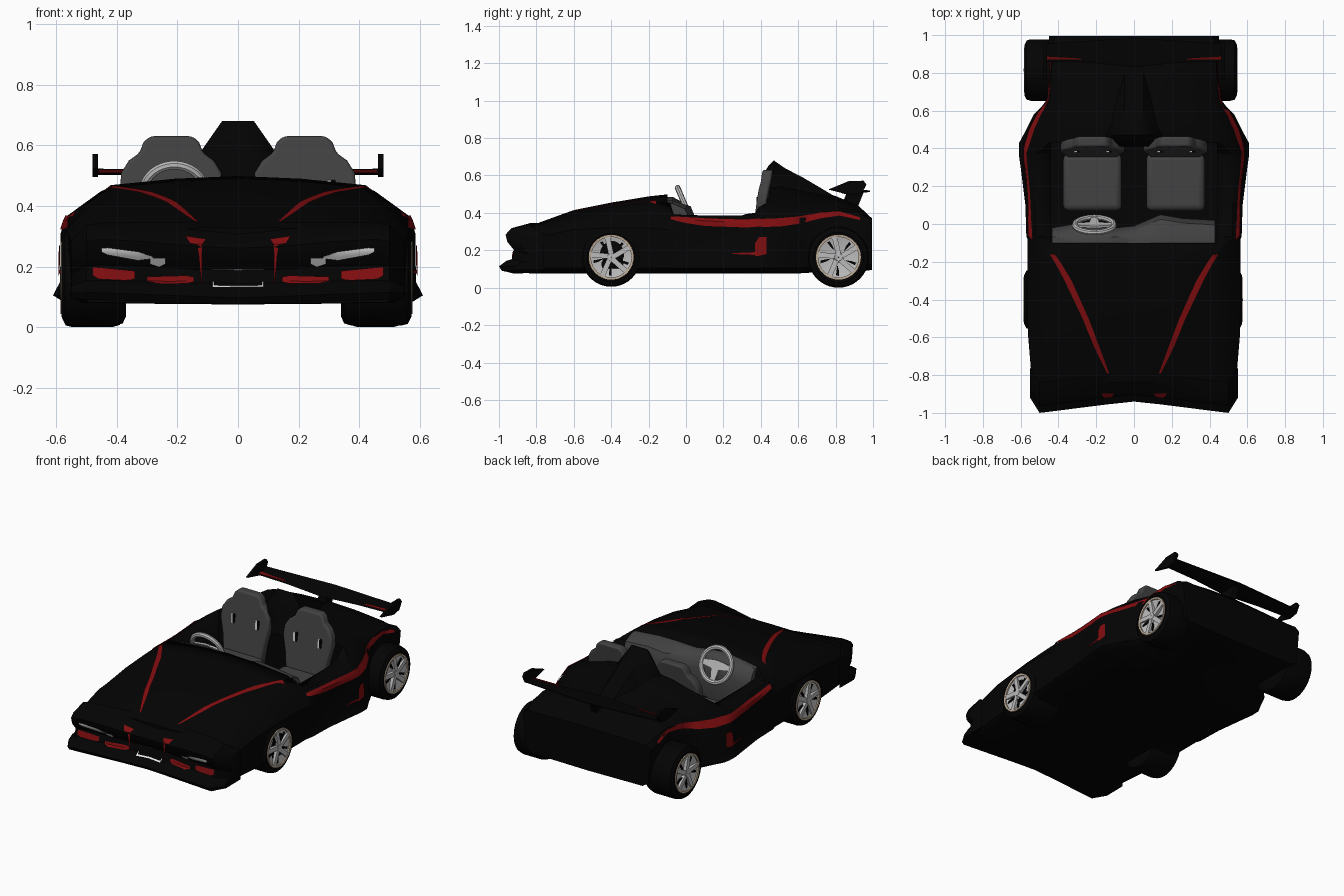
import bpy, bmesh, math
from mathutils import Vector, Matrix
from mathutils.bvhtree import BVHTree

if "Cube" in bpy.data.objects:
    bpy.data.objects.remove(bpy.data.objects["Cube"])

def material(name, r, g, b):
    m = bpy.data.materials.new(name)
    m.diffuse_color = (r, g, b, 1)
    m.use_nodes = True
    m.node_tree.nodes["Principled BSDF"].inputs["Base Color"].default_value = m.diffuse_color
    return m

BLACK = material("black paint", .001, .001, .001)
RED = material("red trim", .22, .004, .005)
GREY = material("grey upholstery", .055, .055, .055)
SILVER = material("silver metal", .5, .5, .5)
TAN = material("tan rim edge", .5, .4, .3)
WHITE = material("white lamp", .8, .8, .8)

def finish(name, bm, mat, angle=35, bevel=0, recalc=True):
    if recalc:
        bmesh.ops.recalc_face_normals(bm, faces=bm.faces)
    me = bpy.data.meshes.new(name)
    bm.to_mesh(me)
    bm.free()
    ob = bpy.data.objects.new(name, me)
    bpy.context.collection.objects.link(ob)
    me.materials.append(mat)
    bpy.ops.object.select_all(action='DESELECT')
    ob.select_set(True)
    bpy.context.view_layer.objects.active = ob
    bpy.ops.object.shade_smooth_by_angle(angle=math.radians(angle))
    if bevel:
        b = ob.modifiers.new("bevel", 'BEVEL')
        b.width, b.segments = bevel, 3
    return ob

def loft(name, rings, mat, caps=True, closed=False, **kw):
    bm = bmesh.new()
    vs = [[bm.verts.new(p) for p in r] for r in rings]
    n = len(vs[0])
    for a, b in zip(vs, vs[1:] + ([vs[0]] if closed else [])):
        for i in range(n):
            bm.faces.new((a[i], a[(i+1) % n], b[(i+1) % n], b[i]))
    if caps and not closed:
        bm.faces.new(vs[0])
        bm.faces.new(vs[-1])
    return finish(name, bm, mat, **kw)

def box(name, x0, x1, y0, y1, z0, z1, mat, bevel=0):
    ring = lambda z: [(x0, y0, z), (x1, y0, z), (x1, y1, z), (x0, y1, z)]
    return loft(name, [ring(z0), ring(z1)], mat, bevel=bevel)

# Body shell: y, bottom z, bottom w, shoulder w, shoulder z, top edge w, top edge z, centre z
stations = [
    (-.84, .082, .53, .54, .26, .44, .32, .328), (-.6, .08, .55, .56, .31, .42, .388, .415),
    (-.4, .08, .56, .565, .32, .42, .43, .455), (-.2, .08, .56, .565, .32, .42, .455, .488),
    (-.09, .08, .56, .565, .31, .42, .47, .50), (-.065, .08, .57, .56, .31, .52, .39, .395),
    (.1, .08, .575, .555, .31, .525, .385, .39), (.3, .08, .60, .575, .31, .53, .385, .39),
    (.37, .08, .61, .585, .31, .52, .395, .42), (.43, .08, .608, .58, .31, .45, .45, .55),
    (.5, .08, .57, .56, .31, .42, .46, .56), (.58, .08, .53, .52, .32, .40, .45, .54),
    (.66, .085, .45, .46, .33, .40, .43, .52), (.8, .09, .43, .445, .37, .40, .43, .49),
    (.92, .09, .43, .455, .36, .38, .415, .44), (.995, .1, .43, .45, .345, .36, .365, .37)]
rings = []
for y, zb, wb, ws, zs, wt, zt, zc in stations:
    h = [(0, zb - .005), (wb - .04, zb), (wb, zb + .025), (wb * .4 + ws * .6 - .008, zb + .07), (ws, zs),
         ((ws + wt) / 2 + .015, (zs + zt) / 2 + .012), (wt, zt), (wt * .5, zt * .3 + zc * .7), (0, zc)]
    rings.append([(x, y, z) for x, z in h] + [(-x, y, z) for x, z in h[-2:0:-1]])
body = loft("body", rings, BLACK)

# Nose with open mouth and lower splitter lip; upper lip dips at the centre
profile = [(-.78, .078), (-.925, .076), (-.94, .1), (-.9, .13), (-.87, .155), (-.86, .205),
           (-.895, .25), (-.905, .29), (-.88, .318), (-.78, .345)]
half = [(0, 0, .86), (.15, -.016, .89), (.3, -.035, .96), (.45, -.054, 1), (.5, -.06, .97), (.55, .02, .78)]
xs = [(-x, s, f) for x, s, f in half[:0:-1]] + half
nose = loft("nose", [[(x, y + s, .08 + (z - .08) * (f if z < .33 else min(1, f + (.12 if abs(x) < .4 else 0)))
                       + .03 * abs(x) * (z < .14)) for y, z in profile] for x, s, f in xs], BLACK)

# Surface lookup used to lay thin plates on the bodywork
bm = bmesh.new()
bm.from_mesh(body.data)
bm.from_mesh(nose.data)
bmesh.ops.triangulate(bm, faces=bm.faces)
tree = BVHTree.FromBMesh(bm)
bm.free()

def plate(name, view, rows, mat, nu=8, nv=3, signs=(1, -1)):
    """rows: (u, v low, v high) projected on the body along the view direction."""
    for s in signs:
        place, d = {'front': (lambda u, v: (s*u, -2, v), (0, 1, 0)),
                    'top': (lambda u, v: (s*v, u, 2), (0, 0, -1)),
                    'side': (lambda u, v: (s*2, u, v), (-s, 0, 0))}[view]
        d = Vector(d)
        pts = []
        for k, (a, b) in enumerate(zip(rows, rows[1:])):
            for i in range(nu + (k == len(rows) - 2)):
                t = i / nu
                pts.append([p + (q - p) * t for p, q in zip(a, b)])
        bm = bmesh.new()
        grid = []
        for u, lo, hi in pts:
            line = []
            for j in range(nv + 1):
                o = Vector(place(u, lo + (hi - lo) * j / nv))
                hit, n, _, _ = tree.ray_cast(o, d)
                if hit is None:
                    hit, n, _, _ = tree.find_nearest(o)
                line.append(bm.verts.new(hit + n * .003 - d * .003))
            grid.append(line)
        for a, b in zip(grid, grid[1:]):
            for j in range(nv):
                f = bm.faces.new((a[j], a[j+1], b[j+1], b[j]))
                f.normal_update()
                if f.normal.dot(d) > 0:
                    f.normal_flip()
        finish(name, bm, mat, recalc=False)

# Stripes and side vents
plate("hood_stripe", 'top', [(-.79, .132, .142), (-.65, .183, .211), (-.5, .24, .272),
                             (-.3, .33, .367), (-.2, .39, .42), (-.16, .42, .445)], RED)
plate("nose_badge_bar", 'top', [(-.918, .12, .16), (-.895, .105, .175)], RED)
plate("side_stripe", 'side', [(-.08, .365, .38), (.0, .345, .375), (.1, .33, .37), (.3, .322, .365),
                              (.5, .325, .37), (.6, .34, .38), (.72, .37, .402), (.82, .385, .408),
                              (.93, .36, .375)], RED)
plate("side_vent", 'side', [(.37, .17, .24), (.39, .17, .27), (.43, .18, .27)], RED)
plate("side_vent_line", 'side', [(.25, .18, .185), (.37, .175, .19)], RED)
# Lamps and number plate frame
plate("headlight", 'front', [(.28, .228, .235), (.33, .222, .25), (.43, .24, .263), (.45, .25, .262)], WHITE)
plate("small_headlight", 'front', [(.24, .21, .23), (.26, .2, .23), (.29, .21, .23)], WHITE)
plate("outer_red_lamp", 'front', [(.34, .16, .185), (.36, .153, .187), (.46, .158, .197), (.48, .17, .198)], RED)
plate("inner_red_lamp", 'front', [(.145, .147, .165), (.17, .142, .17), (.27, .142, .167), (.3, .15, .167)], RED)
for z in (.13, .188):
    plate("plate_frame", 'front', [(-.085, z, z + .006), (.085, z, z + .006)], WHITE, signs=(1,), nv=1)
plate("plate_frame_side", 'front', [(.08, .13, .15), (.085, .13, .15)], WHITE, nu=1)

# Cockpit opening
cutter = box("cockpit_cutter", -.44, .44, -.1, .43, .16, .9, BLACK)
mod = body.modifiers.new("cockpit", 'BOOLEAN')
mod.operation, mod.object, mod.solver = 'DIFFERENCE', cutter, 'EXACT'
bpy.context.view_layer.objects.active = body
bpy.ops.object.modifier_apply(modifier="cockpit")
bpy.data.objects.remove(cutter)

# Fairing behind the seats
loft("rear_fairing", [[(a * w, y, z) for a, z in ((-2, .42), (-1.3, zt - .12), (-.9, zt - .06), (-.5, zt),
                       (.5, zt), (.9, zt - .06), (1.3, zt - .12), (2, .42))]
                      for y, w, zt in ((.41, .09, .60), (.44, .1, .65), (.47, .105, .68), (.53, .1, .638),
                                       (.62, .1, .592), (.7, .1, .545), (.8, .1, .485))], BLACK, angle=50)

# Dashboard with an instrument hood
dash = [(-.435, -.02, .45), (-.32, .0, .47), (-.21, .01, .485), (-.1, -.02, .475), (.0, -.01, .46),
        (.14, .05, .465), (.26, .03, .465), (.43, .02, .45)]
loft("dashboard", [[(x, -.1, .2), (x, y - .02, .2), (x, y, z - .09), (x, y - .025, z - .03),
                    (x, -.07, z), (x, -.1, z)] for x, y, z in dash], GREY)

# Seats
outline = [(.13, .2), (.145, .34), (.17, .45), (.165, .51), (.14, .55), (.105, .575), (.092, .61), (.07, .63)]
outline = outline + [(-x, z) for x, z in reversed(outline)]
lean = lambda z: .35 + .06 * (z - .2) / .43
for s in (1, -1):
    loft("seat_back", [[(s*.22 + x, lean(z) + d - .12 * max(0, abs(x) - .09), z) for x, z in outline]
                       for d in (0, .055)], GREY, bevel=.012)
    box("seat_cushion", s*.22 - .155, s*.22 + .155, .07, .37, .16, .27, GREY, .03)
    for t in (-.085, .085):
        for mat, x in ((BLACK, s*.22 + t + .009), (WHITE, s*.22 + t - .004)):
            box("belt_slot", x - .008, x + .008, lean(.44) - .006, lean(.44) + .01, .4, .485, mat, .003)

# Lathe about the x axis, profile of (radius, x)
def lathe(name, prof, c, mat, n=40):
    rs = [[(c[0] + x, c[1] + r * math.cos(t), c[2] + r * math.sin(t)) for r, x in prof]
          for t in (2 * math.pi * i / n for i in range(n))]
    return loft(name, rs, mat, closed=True)

# Wheels: tyre, tan edge ring, silver dish, spokes, dark gaps and hub
def wheel(end, s, y, z, r, outer, inner):
    c = (s * outer, y, z)
    w = outer - inner
    lathe(end + "_tyre", [(.02, -s*.035), (.112, -s*.03), (.118, -s*.004), (r - .03, 0), (r - .006, -s*.012), (r, -s*.035),
                          (r, s*(.035 - w)), (r - .008, s*(.01 - w)), (r - .03, -s*w), (.02, -s*w)], c, BLACK)
    lathe(end + "_rim_edge", [(.108, -s*.03), (.108, s*.002), (.12, s*.003), (.121, -s*.02)], c, TAN)
    lathe(end + "_rim_dish", [(.005, -s*.02), (.06, -s*.018), (.108, -s*.006), (.108, -s*.03), (.005, -s*.03)], c, SILVER)
    lathe(end + "_hub", [(.002, s*.004), (.02, s*.003), (.028, -s*.02), (.002, -s*.02)], c, SILVER, 20)
    def blade(name, a, pts, x0, x1, mat):
        rot = Matrix.Rotation(a, 3, 'X')
        loft(name, [[Vector(c) + rot @ Vector((s * x, p, q)) for p, q in pts] for x in (x0, x1)], mat)
    for i in range(5):
        a = 2 * math.pi * i / 5 + .3
        blade(end + "_spoke", a, [(.015, -.014), (.11, .008), (.107, .036), (.015, .014)], -.02, .001, SILVER)
        blade(end + "_gap", a + .63, [(.04, -.005), (.096, -.012), (.1, .003), (.07, .003)], -.022, -.007, BLACK)

for s, fo, fi, ro, ri in ((1, .572, .34, .545, .36), (-1, .582, .37, .58, .38)):
    wheel("front", s, -.4, .163, .158, fo, fi)
    wheel("rear", s, .815, .163, .163, ro, ri)

# Steering wheel, tilted toward the driver
tilt = Matrix.Translation((-.21, -.005, .44)) @ Matrix.Rotation(math.radians(113), 4, 'X')
def ring_point(a, b, R, r):
    return tilt @ Vector(((R + r * math.cos(b)) * math.cos(a), (R + r * math.cos(b)) * math.sin(a), r * math.sin(b)))
loft("steering_wheel_ring", [[ring_point(2*math.pi*i/36, 2*math.pi*j/8, .103, .015) for j in range(8)]
                             for i in range(36)], SILVER, closed=True)
for a in (0, math.pi, 1.5 * math.pi):
    m = tilt @ Matrix.Rotation(a, 4, 'Z')
    loft("steering_wheel_spoke", [[m @ Vector((x, p, q)) for p, q in ((-w, -.006), (w, -.006), (w, .006), (-w, .006))]
                                  for x, w in ((-.02, .028), (.04, .024), (.1, .014))], SILVER)
loft("steering_column", [[tilt @ Vector((.018 * math.cos(t), .018 * math.sin(t), q)) for t in
                          (2*math.pi*i/12 for i in range(12))] for q in (.005, .08)], GREY)

# Rear wing with end plates and strut
blade_rows = [(-.47, .86, .508), (-.25, .855, .506), (0, .83, .504), (.25, .855, .506), (.47, .86, .508)]
loft("rear_wing", [[(x, y, z), (x, y + .04, z + .01), (x, .955 + .03 * (1 - abs(x) / .47), z + .015),
                    (x, .955 + .03 * (1 - abs(x) / .47), z + .008), (x, y + .04, z - .005)]
                   for x, y, z in blade_rows], BLACK)
end_profile = [(.76, .525), (.81, .545), (.87, .57), (.95, .572), (.965, .55), (.94, .505), (.88, .495)]
for s in (1, -1):
    loft("wing_end_plate", [[(s * x, y, z) for y, z in end_profile] for x in (.462, .48)], BLACK, bevel=.003)
    loft("wing_red_edge", [[(s * x, y, z) for y, z in ((.87, .507), (.87 + w, .509), (.87 + w, .519), (.87, .514))]
                           for x, w in ((.28, .006), (.46, .016))], RED)
loft("wing_strut", [[(x * .03, y + d, z) for x, y in ((-1, .84), (1, .84), (.6, .93), (-.6, .93))]
                    for z, d in ((.41, -.02), (.51, .02))], BLACK)
